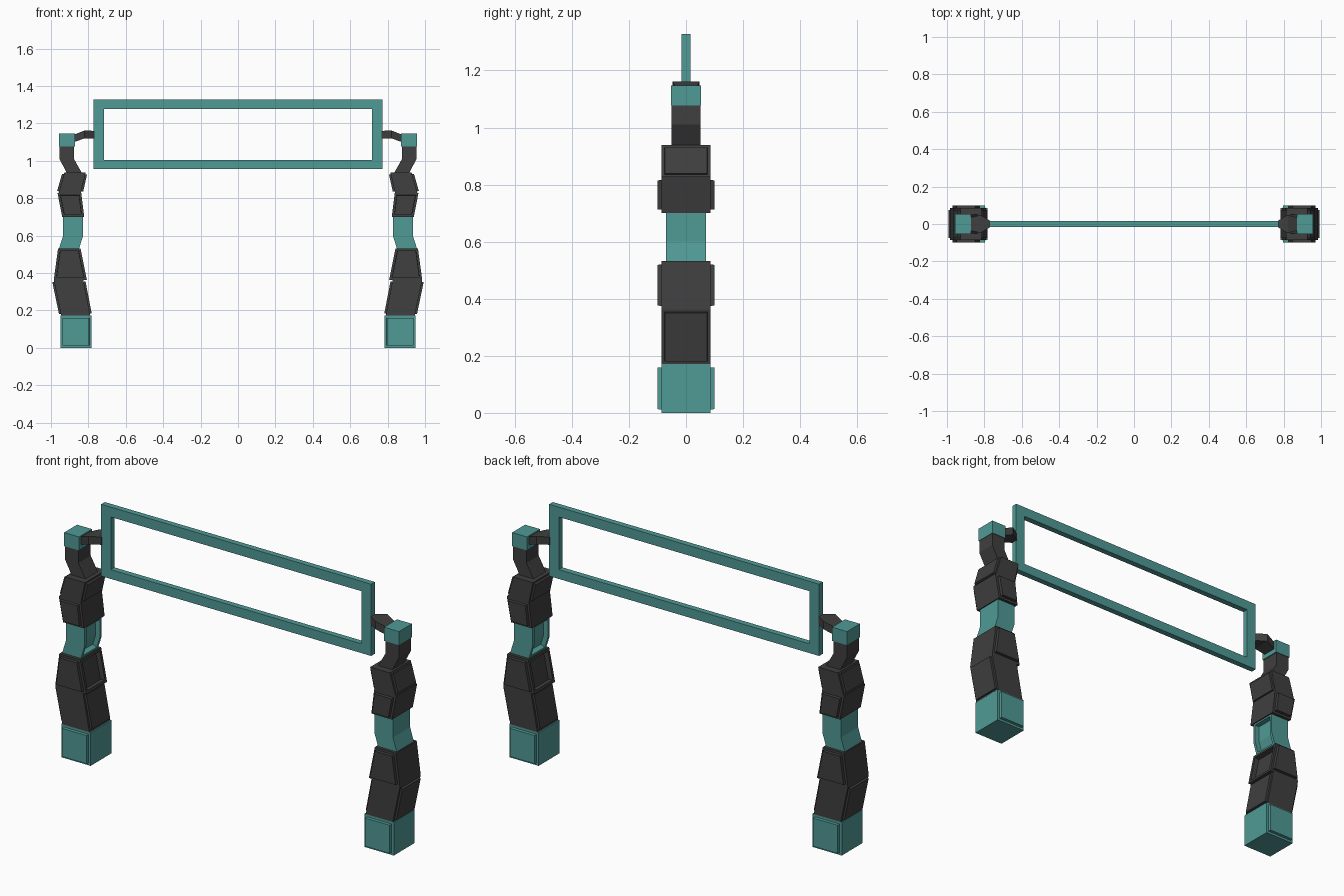
import bpy, bmesh

if "Cube" in bpy.data.objects:
    bpy.data.objects.remove(bpy.data.objects["Cube"])


def material(name, rgb):
    m = bpy.data.materials.new(name)
    m.diffuse_color = (*rgb, 1)
    m.use_nodes = True
    m.node_tree.nodes["Principled BSDF"].inputs["Base Color"].default_value = m.diffuse_color
    return m


TEAL = material("teal", (0.08, 0.32, 0.30))
DARK = material("dark_grey", (0.05, 0.05, 0.05))


def finish(bm, name, mat):
    bmesh.ops.recalc_face_normals(bm, faces=bm.faces)
    mesh = bpy.data.meshes.new(name)
    bm.to_mesh(mesh)
    bm.free()
    mesh.materials.append(mat)
    ob = bpy.data.objects.new(name, mesh)
    bpy.context.collection.objects.link(ob)


def panel(bm, faces, margin, depth):
    """Raise (or sink) an inset panel on the given faces."""
    bmesh.ops.inset_region(bm, faces=faces, thickness=margin, depth=0, use_even_offset=True)
    bm.normal_update()
    bmesh.ops.inset_region(bm, faces=faces, thickness=0.001, depth=depth, use_even_offset=True)
    bm.normal_update()


def block(name, mat, side, rings, raised="", sunk=False):
    """Stack of rectangular rings (x_outer, x_inner, half_y, z), described for
    the left post and flipped for the right one."""
    bm = bmesh.new()
    loops = [[bm.verts.new((side * x, y, z)) for x, y in ((a, -h), (b, -h), (b, h), (a, h))]
             for a, b, h, z in rings]
    walls = [[], [], [], []]          # front, inner, back, outer
    for lo, hi in zip(loops, loops[1:]):
        for i in range(4):
            j = (i + 1) % 4
            walls[i].append(bm.faces.new((lo[i], lo[j], hi[j], hi[i])))
    bm.faces.new(loops[0][::-1])
    bm.faces.new(loops[-1])
    bmesh.ops.recalc_face_normals(bm, faces=bm.faces)
    bm.normal_update()
    if "y" in raised:
        panel(bm, walls[0], 0.012, 0.015)
        panel(bm, walls[2], 0.012, 0.015)
    if "x" in raised:
        panel(bm, walls[1], 0.01, 0.01)
        panel(bm, walls[3], 0.01, 0.01)
    if sunk:
        panel(bm, walls[1], 0.014, -0.025)
    finish(bm, name, mat)


def arm(name, side):
    """Bent bracket that tapers from the cap to the frame."""
    sections = ((-0.875, 0.035, 1.10, 1.14), (-0.82, 0.048, 1.12, 1.162), (-0.768, 0.016, 1.12, 1.16))
    bm = bmesh.new()
    loops = [[bm.verts.new((side * x, y, z)) for y, z in ((-h, a), (h, a), (h, b), (-h, b))]
             for x, h, a, b in sections]
    for lo, hi in zip(loops, loops[1:]):
        for i in range(4):
            j = (i + 1) % 4
            bm.faces.new((lo[i], lo[j], hi[j], hi[i]))
    bm.faces.new(loops[0])
    bm.faces.new(loops[-1])
    finish(bm, name, DARK)


# Two mirrored crooked posts
for tag, s in (("left", 1), ("right", -1)):
    block(tag + "_base", TEAL, s,
          [(-0.95, -0.783, 0.085, 0), (-0.95, -0.783, 0.085, 0.172)], "y")
    block(tag + "_lower_leg", DARK, s,
          [(-0.945, -0.79, 0.085, 0.172), (-0.985, -0.827, 0.085, 0.363)], "x")
    block(tag + "_upper_leg", DARK, s,
          [(-0.985, -0.808, 0.085, 0.363), (-0.962, -0.842, 0.085, 0.532)], "y", True)
    block(tag + "_middle_joint", TEAL, s,
          [(-0.957, -0.85, 0.07, 0.53), (-0.935, -0.828, 0.07, 0.60),
           (-0.935, -0.828, 0.07, 0.705)], sunk=True)
    block(tag + "_lower_collar", DARK, s,
          [(-0.94, -0.822, 0.085, 0.70), (-0.965, -0.838, 0.085, 0.828)], "y")
    block(tag + "_upper_collar", DARK, s,
          [(-0.96, -0.84, 0.085, 0.826), (-0.928, -0.815, 0.085, 0.938)], "x")
    block(tag + "_neck", DARK, s,
          [(-0.915, -0.835, 0.05, 0.935), (-0.955, -0.877, 0.05, 1.01),
           (-0.955, -0.877, 0.05, 1.08)])
    block(tag + "_cap", TEAL, s,
          [(-0.957, -0.872, 0.053, 1.077), (-0.957, -0.872, 0.053, 1.147)])
    arm(tag + "_bracket", s)

# Rectangular open frame between the posts
bm = bmesh.new()
outer = ((-0.772, 0.957), (0.772, 0.957), (0.772, 1.328), (-0.772, 1.328))
inner = ((-0.717, 1.005), (0.717, 1.005), (0.717, 1.277), (-0.717, 1.277))
o, n = ([bm.verts.new((x, -0.015, z)) for x, z in pts] for pts in (outer, inner))
front = [bm.faces.new((o[i], o[(i + 1) % 4], n[(i + 1) % 4], n[i])) for i in range(4)]
ext = bmesh.ops.extrude_face_region(bm, geom=front, use_keep_orig=True)
bmesh.ops.translate(bm, vec=(0, 0.03, 0),
                    verts=[e for e in ext["geom"] if isinstance(e, bmesh.types.BMVert)])
finish(bm, "sign_frame", TEAL)
